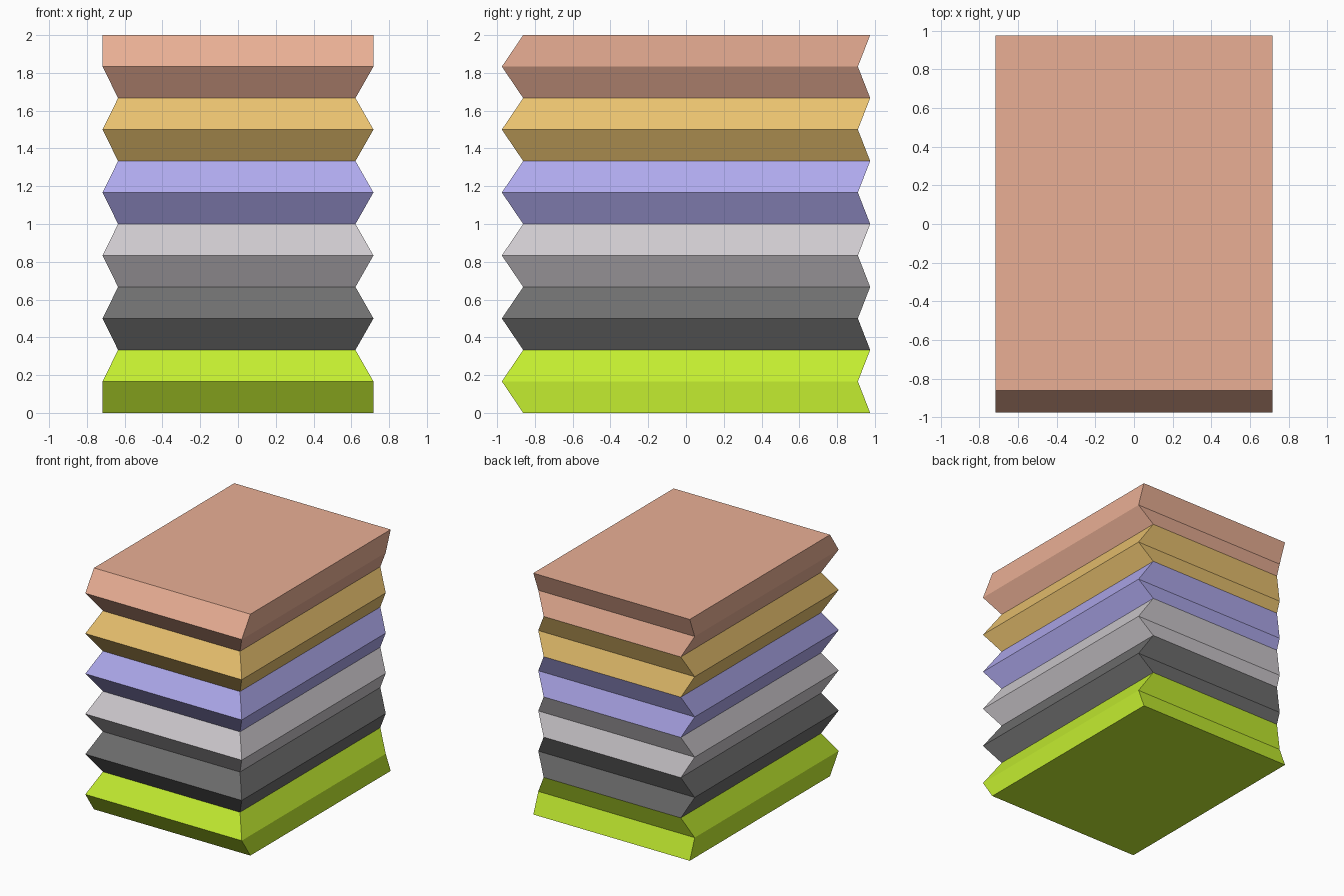
import bpy
import bmesh

if "Cube" in bpy.data.objects:
    bpy.data.objects.remove(bpy.data.objects["Cube"])

# Folded stack: two alternating kinds of rectangular fold line, one sixth of a unit apart
STEP = 1 / 6
LAYERS = [
    ("green_layer", (0.55, 0.85, 0.03)),
    ("black_layer", (0.16, 0.16, 0.16)),
    ("grey_layer", (0.62, 0.59, 0.62)),
    ("purple_layer", (0.43, 0.40, 0.85)),
    ("gold_layer", (0.82, 0.54, 0.16)),
    ("terracotta_layer", (0.82, 0.43, 0.30)),
]
LAST = 2 * len(LAYERS)


def fold_line(level):
    """Return x min, x max, y min, y max of the stack at a fold level."""
    if level % 2:                       # ridge
        return -0.717, 0.717, -0.975, 0.91
    if level in (0, LAST):              # full-width bottom and top ends
        return -0.717, 0.717, -0.862, 0.975
    return -0.635, 0.622, -0.862, 0.975  # valley


def make_layer(name, color, first_level):
    """Loft three fold rectangles into one closed layer."""
    bm = bmesh.new()
    rings = []
    for level in range(first_level, first_level + 3):
        x0, x1, y0, y1 = fold_line(level)
        corners = [(x0, y0), (x1, y0), (x1, y1), (x0, y1)]
        rings.append([bm.verts.new((x, y, level * STEP)) for x, y in corners])
    for low, high in zip(rings, rings[1:]):
        for i in range(4):
            j = (i + 1) % 4
            bm.faces.new((low[i], low[j], high[j], high[i]))
    bm.faces.new(rings[0][::-1])
    bm.faces.new(rings[-1])
    mesh = bpy.data.meshes.new(name)
    bm.to_mesh(mesh)
    bm.free()
    mat = bpy.data.materials.new(name + "_color")
    mat.diffuse_color = (*color, 1)
    mat.use_nodes = True
    mat.node_tree.nodes["Principled BSDF"].inputs["Base Color"].default_value = mat.diffuse_color
    mesh.materials.append(mat)
    bpy.context.collection.objects.link(bpy.data.objects.new(name, mesh))


# Six coloured layers, bottom to top
for n, (name, color) in enumerate(LAYERS):
    make_layer(name, color, 2 * n)
